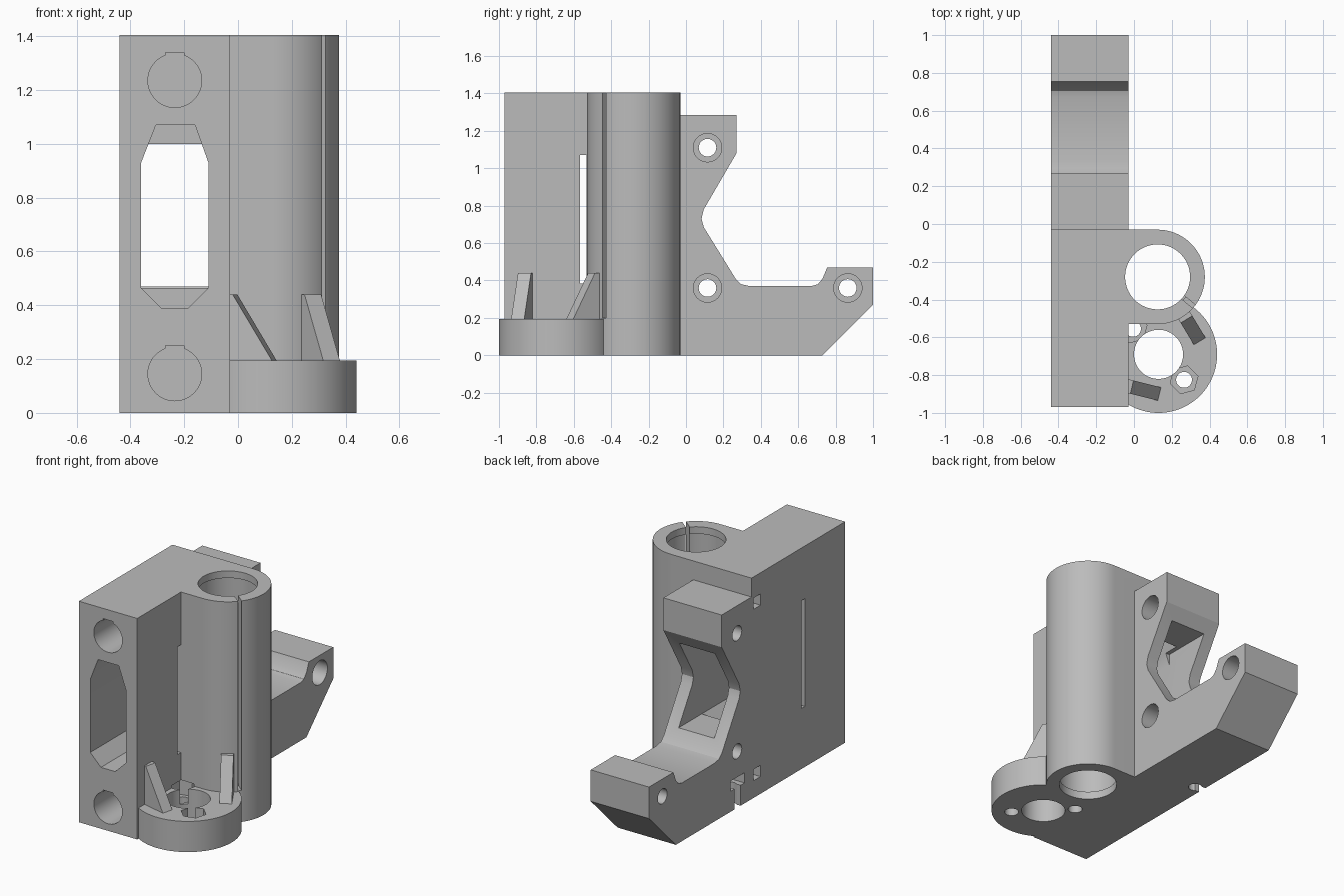
import bpy, bmesh, math
from math import cos, sin, pi, radians
from mathutils import Matrix, Vector

cube = bpy.data.objects.get("Cube")
if cube:
    bpy.data.objects.remove(cube, do_unlink=True)

grey = bpy.data.materials.new("plain grey")
grey.use_nodes = True
grey.diffuse_color = (0.5, 0.5, 0.5, 1)
grey.node_tree.nodes["Principled BSDF"].inputs["Base Color"].default_value = (0.5, 0.5, 0.5, 1)


def prism(name, pts, axis, lo, hi):
    """Extrude a 2D outline along an axis."""
    place = {"x": lambda a, b, h: (h, a, b),
             "y": lambda a, b, h: (a, h, b),
             "z": lambda a, b, h: (a, b, h)}[axis]
    bm = bmesh.new()
    low = [bm.verts.new(place(a, b, lo)) for a, b in pts]
    high = [bm.verts.new(place(a, b, hi)) for a, b in pts]
    n = len(pts)
    bm.faces.new(low)
    bm.faces.new(high)
    for i in range(n):
        j = (i + 1) % n
        bm.faces.new((low[i], low[j], high[j], high[i]))
    bmesh.ops.recalc_face_normals(bm, faces=bm.faces)
    mesh = bpy.data.meshes.new(name)
    bm.to_mesh(mesh)
    bm.free()
    mesh.materials.append(grey)
    obj = bpy.data.objects.new(name, mesh)
    bpy.context.collection.objects.link(obj)
    return obj


def arc(cx, cy, r, start=0, end=360, n=64):
    full = end - start == 360
    steps = n if full else n + 1
    return [(cx + r * cos(radians(start + (end - start) * i / n)),
             cy + r * sin(radians(start + (end - start) * i / n))) for i in range(steps)]


def rect(a0, a1, b0, b1):
    return [(a0, b0), (a1, b0), (a1, b1), (a0, b1)]


def combine(target, tool, operation):
    mod = target.modifiers.new("shape", "BOOLEAN")
    mod.operation = operation
    mod.solver = "EXACT"
    mod.object = tool
    bpy.context.view_layer.objects.active = target
    bpy.ops.object.modifier_apply(modifier=mod.name)
    bpy.data.objects.remove(tool, do_unlink=True)


def cut(pts, axis, lo, hi):
    combine(body, prism("cutter", pts, axis, lo, hi), "DIFFERENCE")


LEFT, RIGHT = -0.44, -0.03
ROD_X = -0.235
TUBE = (0.125, -0.28)
NUT = (0.13, -0.69)

# Rod block and bearing tube share one outline
outline = [(LEFT, -0.97), (RIGHT, -0.97), (RIGHT, -0.53)]
outline += arc(*TUBE, 0.25, -90, 90, 40) + [(LEFT, -0.03)]
body = prism("carriage_end_body", outline, "z", 0, 1.405)

# Mounting bracket at the back
bracket = [(-0.1, 0), (0.73, 0), (1, 0.27), (1, 0.47), (0.755, 0.47), (0.73, 0.41),
           (0.705, 0.38), (0.67, 0.37), (0.34, 0.37), (0.295, 0.38), (0.265, 0.41),
           (0.095, 0.685), (0.083, 0.73), (0.095, 0.78), (0.27, 1.08),
           (0.27, 1.285), (-0.1, 1.285)]
combine(body, prism("bracket", bracket, "x", LEFT, RIGHT), "UNION")

# Round foot for the screw nut
combine(body, prism("foot", arc(*NUT, 0.31, n=96), "z", 0, 0.195), "UNION")

# Bearing bore with lips, and the clamping slit
cut(arc(*TUBE, 0.172), "z", -0.1, 1.5)
cut(arc(*TUBE, 0.182), "z", 0.05, 1.36)
a = radians(-39)
along, side = Vector((cos(a), sin(a))), Vector((-sin(a), cos(a))) * 0.011
c = Vector(TUBE)
cut([tuple(c + along * d + side * s) for d, s in ((0.1, -1), (0.35, -1), (0.35, 1), (0.1, 1))],
    "z", 0.2, 1.5)

# Rod sockets with relief grooves and inspection windows
for z in (0.145, 1.235):
    cut(arc(ROD_X, z, 0.1, n=48), "y", -1.1, -0.05)
    cut(rect(ROD_X - 0.035, ROD_X + 0.035, z, z + 0.105), "y", -1.1, -0.05)
    cut(rect(-0.12, -0.05, z - 0.036, z + 0.036), "x", -0.6, -0.29)

# Belt tunnel, its opening through the bracket, and the tension slit
tunnel = [(-0.36, 0.465), (-0.285, 0.39), (-0.185, 0.39), (-0.11, 0.465),
          (-0.11, 0.93), (-0.16, 1.07), (-0.305, 1.07), (-0.36, 0.93)]
cut(tunnel, "y", -1.1, 0)
cut(rect(-0.36, -0.11, 0.465, 1.0), "y", -0.1, 0.6)
cut(rect(-0.566, -0.531, 0.385, 1.07), "x", -0.6, 0.0)

# Counterbored bracket screw holes
for y, z in ((0.115, 0.36), (0.115, 1.11), (0.865, 0.36)):
    cut(arc(y, z, 0.047, n=32), "x", -0.6, 0.1)
    cut(arc(y, z, 0.076, n=32), "x", -0.2, 0.1)

# Nut slot and adjusting screw hole under the bracket
cut(arc(-0.385, 0.11, 0.04, n=32), "z", -0.1, 0.3)
cut(rect(0.04, 0.18, 0.13, 0.195), "x", -0.6, -0.32)
cut(rect(0.08, 0.14, -0.1, 0.14), "x", -0.6, -0.385)

# Screw clearance and two hexagonal nut pockets in the foot
cut(arc(*NUT, 0.13), "z", -0.1, 0.21)
for s in (-1, 1):
    x, y = NUT[0] + s * 0.135, NUT[1] - s * 0.135
    cut(arc(x, y, 0.042, n=32), "z", -0.1, 0.21)
    cut(arc(x, y, 0.076, 15, 375, 6), "z", 0.1, 0.21)


# Sloping ribs standing on the foot
def rib(name, x, y, angle, length):
    obj = prism(name, [(0, 0.15), (length + 0.02, 0.15), (length, 0.195),
                       (0.035, 0.44), (0, 0.44)], "y", -0.036, 0.036)
    obj.data.transform(Matrix.Translation((x, y, 0)) @ Matrix.Rotation(radians(angle), 4, "Z"))
    return obj


rib("front_rib", -0.045, -0.855, -14, 0.185)
rib("side_rib", 0.26, -0.475, -59, 0.17)

bpy.ops.object.select_all(action="DESELECT")
body.select_set(True)
bpy.context.view_layer.objects.active = body
bpy.ops.object.shade_smooth_by_angle(angle=radians(28))
